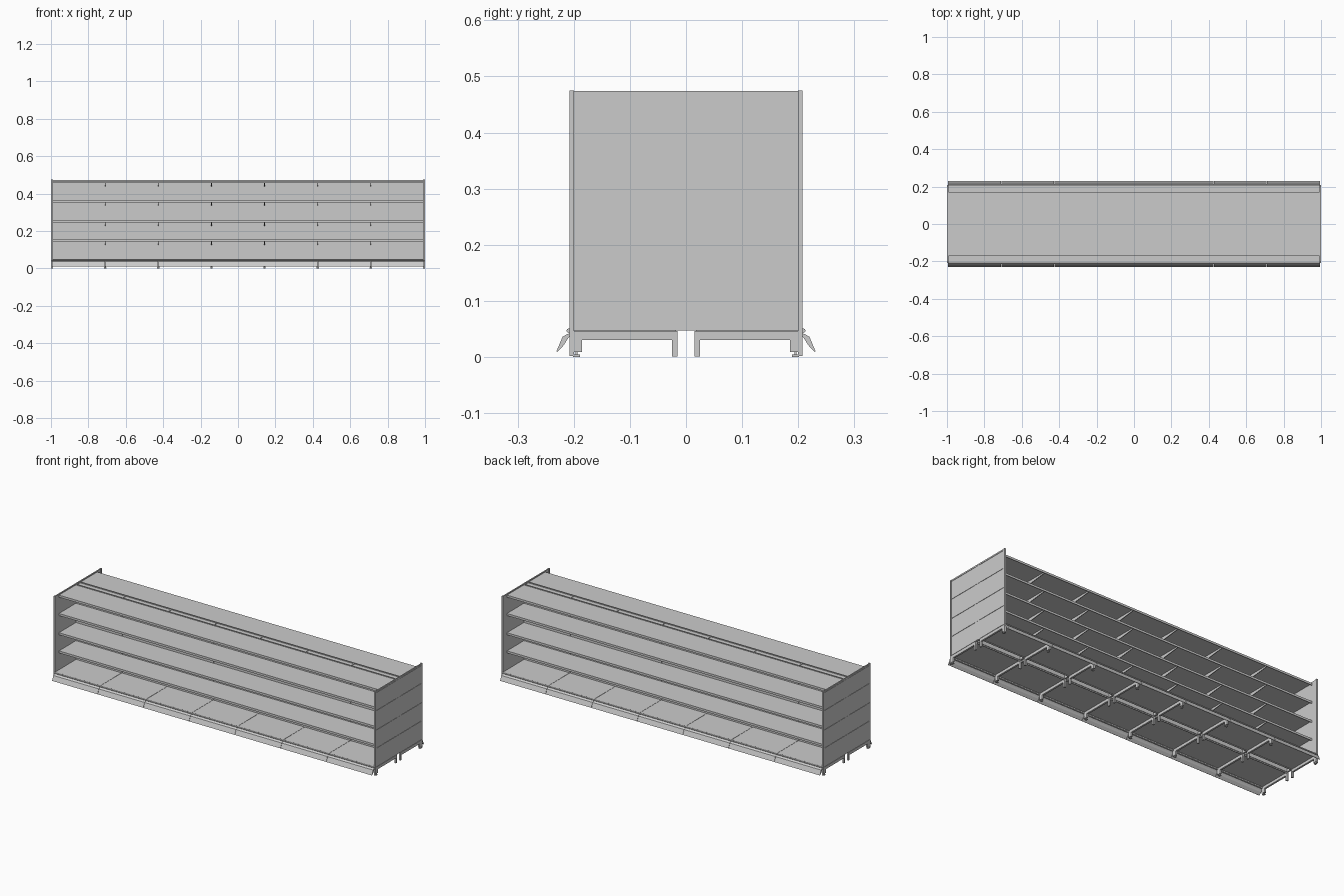
import bpy, bmesh, math

cube = bpy.data.objects.get("Cube")
if cube:
    bpy.data.objects.remove(cube, do_unlink=True)

grey = bpy.data.materials.new("light grey metal")
grey.use_nodes = True
colour = (0.6, 0.6, 0.6, 1)
grey.diffuse_color = colour
grey.node_tree.nodes["Principled BSDF"].inputs["Base Color"].default_value = colour

BAYS = 7
HALF = 0.994                       # inner half length between the end panels
PITCH = 2 * HALF / BAYS
JOINTS = [-HALF + i * PITCH for i in range(BAYS + 1)]
SHELVES = [0.155, 0.257, 0.365, 0.468]
LEVELS = [0.047, 0.153, 0.255, 0.364, 0.465, 0.475]


def add_object(name, bm):
    bmesh.ops.recalc_face_normals(bm, faces=bm.faces)
    mesh = bpy.data.meshes.new(name)
    bm.to_mesh(mesh)
    bm.free()
    mesh.materials.append(grey)
    obj = bpy.data.objects.new(name, mesh)
    bpy.context.collection.objects.link(obj)
    return obj


def prism(bm, profile, x0, x1, side=1):
    """Extrude a (y, z) profile along x; side flips it to the other aisle."""
    face = bm.faces.new([bm.verts.new((x0, side * y, z)) for y, z in profile])
    out = bmesh.ops.extrude_face_region(bm, geom=[face])
    # the first face remains as the start cap
    for v in out["geom"]:
        if isinstance(v, bmesh.types.BMVert):
            v.co.x = x1


def box(bm, x0, x1, y0, y1, z0, z1):
    prism(bm, [(y0, z0), (y1, z0), (y1, z1), (y0, z1)], x0, x1)


def pan(y0, y1, top, skin, lip):
    """Folded sheet profile with a lip hanging at both long edges."""
    return [(y0, top), (y1, top), (y1, top - lip), (y1 - skin, top - lip),
            (y1 - skin, top - skin), (y0 + skin, top - skin),
            (y0 + skin, top - lip), (y0, top - lip)]


# Shapes seen from the end of the run
foot = [(0.015, 0.001), (0.025, 0.001), (0.025, 0.03), (0.185, 0.03),
        (0.185, 0.009), (0.207, 0.009), (0.207, 0.046), (0.015, 0.046)]
flap = [(0.203, 0.044), (0.213, 0.04), (0.22, 0.036), (0.231, 0.01),
        (0.229, 0.009), (0.217, 0.022), (0.213, 0.029), (0.208, 0.036),
        (0.203, 0.037)]
bead = [(0.209 + 0.004 * math.cos(a * math.pi / 4),
         0.047 + 0.004 * math.sin(a * math.pi / 4)) for a in range(8)]

for side, label in ((-1, "front"), (1, "back")):
    # Shelves with hanging lips
    bm = bmesh.new()
    for z in SHELVES:
        prism(bm, pan(0.02, 0.17, z, 0.003, 0.012), -HALF, HALF, side)
    add_object(label + "_shelves", bm)

    # Tapered shelf brackets at the bay joints
    bm = bmesh.new()
    for z in SHELVES:
        arm = [(0.018, z - 0.004), (0.16, z - 0.004), (0.16, z - 0.011),
               (0.06, z - 0.022), (0.018, z - 0.03)]
        for x in JOINTS[1:-1]:
            prism(bm, arm, x - 0.002, x + 0.002, side)
    add_object(label + "_shelf_brackets", bm)

    # Base trays, one per bay
    bm = bmesh.new()
    for x in JOINTS[:-1]:
        prism(bm, pan(0.018, 0.206, 0.049, 0.004, 0.008),
              x + 0.0008, x + PITCH - 0.0008, side)
    add_object(label + "_base_trays", bm)

    # Sloping flaps and round rail along the lower edge
    bm = bmesh.new()
    for x in JOINTS[:-1]:
        prism(bm, flap, x + 0.0008, x + PITCH - 0.0008, side)
    add_object(label + "_lower_flaps", bm)
    bm = bmesh.new()
    prism(bm, bead, -HALF, HALF, side)
    rail = add_object(label + "_bead_rail", bm)
    rail.data.shade_smooth()
    rail.data.set_sharp_from_angle(angle=math.radians(50))

    # Base feet with levelling pads
    bm = bmesh.new()
    for x in JOINTS:
        prism(bm, foot, x - 0.005, x + 0.005, side)
        y0, y1 = sorted((side * 0.189, side * 0.201))
        box(bm, x - 0.006, x + 0.006, y0, y1, 0, 0.004)
        box(bm, x - 0.002, x + 0.002, y0 + 0.004, y1 - 0.004, 0.004, 0.01)
    add_object(label + "_base_feet", bm)

    # Back panels, stacked strips
    bm = bmesh.new()
    for z0, z1 in zip(LEVELS[:4], LEVELS[1:5]):
        y0, y1 = sorted((side * 0.015, side * 0.018))
        box(bm, -HALF, HALF, y0, y1, z0, z1)
    add_object(label + "_back_panels", bm)

# Slotted uprights and top cap of the spine
bm = bmesh.new()
for x in JOINTS:
    box(bm, x - 0.004, x + 0.004, -0.02, 0.02, 0.047, 0.47)
add_object("spine_uprights", bm)
bm = bmesh.new()
box(bm, -HALF, HALF, -0.015, 0.015, 0.464, 0.467)
for y in (-0.019, 0.016):
    box(bm, -HALF, HALF, y, y + 0.003, 0.462, 0.472)
add_object("spine_top_cap", bm)

# End panels: thin core, strips with grooves between, edge trims
for side, label in ((1, "left"), (-1, "right")):
    def end_box(bm, a, b, *rest):
        box(bm, min(side * a, side * b), max(side * a, side * b), *rest)
    bm = bmesh.new()
    end_box(bm, 0.993, 0.997, -0.2, 0.2, 0.047, 0.474)
    for z0, z1 in zip(LEVELS[:-1], LEVELS[1:]):
        end_box(bm, 0.996, 0.999, -0.199, 0.199, z0 + 0.001, z1 - 0.001)
    add_object(label + "_end_panel", bm)
    bm = bmesh.new()
    for y in (-0.208, 0.2):
        end_box(bm, 0.99, 1.0, y, y + 0.008, 0.002, 0.475)
    add_object(label + "_end_trims", bm)
